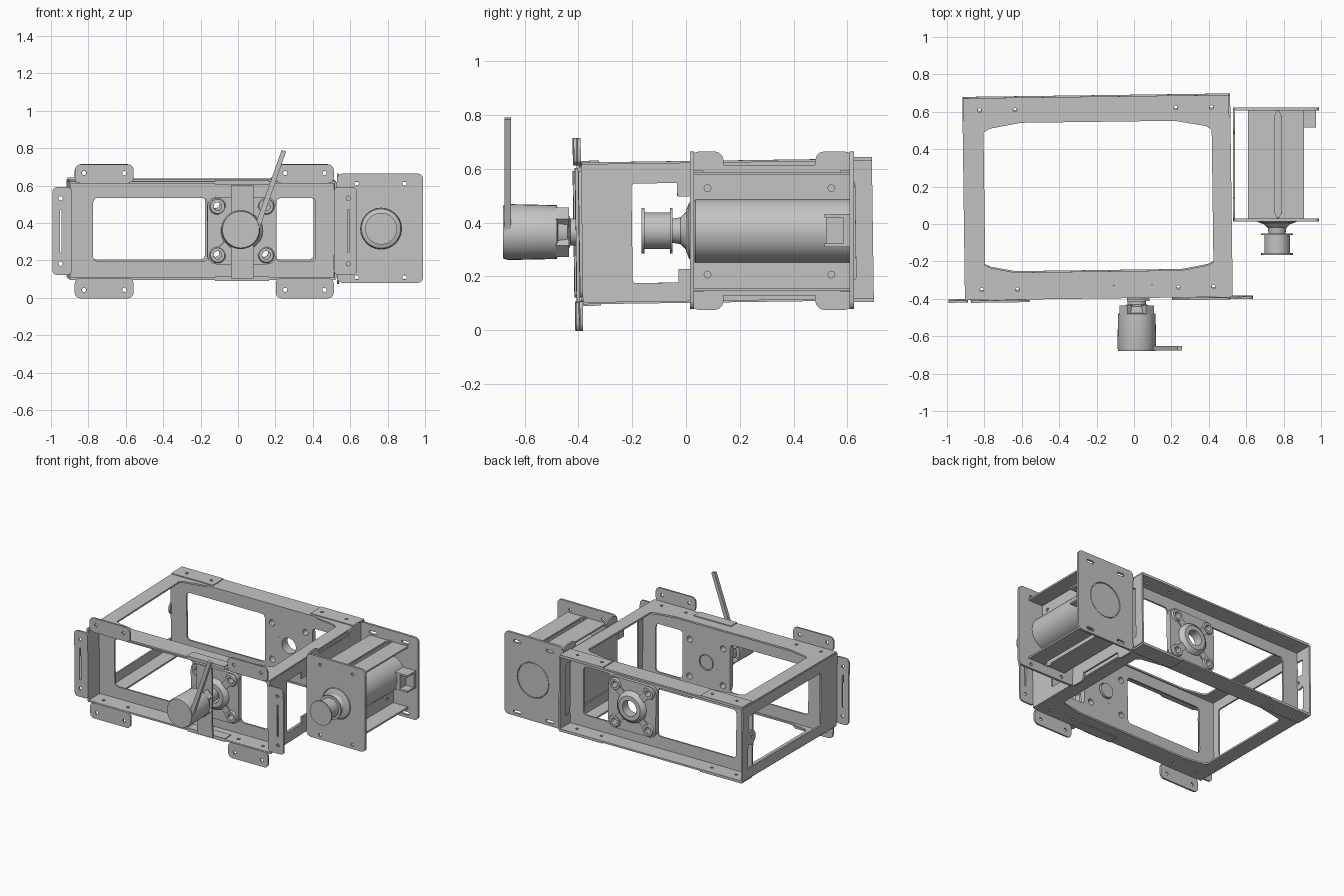
import bpy, bmesh, math
from mathutils import Matrix, Vector

cube = bpy.data.objects.get("Cube")
if cube:
    bpy.data.objects.remove(cube)

steel = bpy.data.materials.new("plain_steel")
steel.use_nodes = True
GREY = (0.55, 0.55, 0.55, 1)
steel.diffuse_color = GREY
steel.node_tree.nodes["Principled BSDF"].inputs["Base Color"].default_value = GREY
parts = []


def finish(name, bm):
    bmesh.ops.remove_doubles(bm, verts=bm.verts, dist=1e-5)
    bmesh.ops.recalc_face_normals(bm, faces=bm.faces)
    me = bpy.data.meshes.new(name)
    bm.to_mesh(me)
    bm.free()
    me.materials.append(steel)
    ob = bpy.data.objects.new(name, me)
    bpy.context.collection.objects.link(ob)
    parts.append(ob)
    return ob


def rrect(u0, v0, u1, v1, r=0.025):
    """Rounded rectangle outline."""
    pts = []
    for i, (u, v) in enumerate([(u1 - r, v1 - r), (u0 + r, v1 - r), (u0 + r, v0 + r), (u1 - r, v0 + r)]):
        for k in range(4):
            a = math.pi / 2 * (i + k / 3)
            pts.append((u + r * math.cos(a), v + r * math.sin(a)))
    return pts


def ring(u, v, r, n=10):
    return [(u + r * math.cos(2 * math.pi * i / n), v + r * math.sin(2 * math.pi * i / n)) for i in range(n)]


def plate(name, axis, at, thick, outer, holes=()):
    """Sheet with cut-outs, lying across the given axis and centred at 'at'."""
    cu = bpy.data.curves.new(name, 'CURVE')
    cu.dimensions, cu.fill_mode, cu.extrude = '2D', 'BOTH', thick / 2
    for loop in [outer, *holes]:
        sp = cu.splines.new('POLY')
        sp.points.add(len(loop) - 1)
        for p, (u, v) in zip(sp.points, loop):
            p.co = (u, v, 0, 1)
        sp.use_cyclic_u = True
    tmp = bpy.data.objects.new(name + "_outline", cu)
    me = bpy.data.meshes.new_from_object(tmp)
    bm = bmesh.new()
    bm.from_mesh(me)
    for v in bm.verts:
        a, b, c = v.co
        v.co = {'X': (at + c, a, b), 'Y': (a, at + c, b), 'Z': (a, b, at + c)}[axis]
    bpy.data.objects.remove(tmp)
    bpy.data.curves.remove(cu)
    bpy.data.meshes.remove(me)
    return finish(name, bm)


def box(name, lo, hi):
    bm = bmesh.new()
    bmesh.ops.create_cube(bm, size=1)
    for v in bm.verts:
        v.co = [l + (h - l) * (c + 0.5) for l, h, c in zip(lo, hi, v.co)]
    return finish(name, bm)


def turned(name, x, z, profile, steps=32):
    """Lathe a (y, radius) profile about a line along y."""
    bm = bmesh.new()
    vs = [bm.verts.new((x + r, y, z)) for y, r in profile]
    es = [bm.edges.new(p) for p in zip(vs, vs[1:])]
    bmesh.ops.spin(bm, geom=vs + es, cent=(x, 0, z), axis=(0, 1, 0), angle=2 * math.pi, steps=steps)
    return finish(name, bm)


# ---- Open box frame ----
X0, X1, Y0, Y1, Z0, Z1 = -0.905, 0.515, -0.395, 0.685, 0.11, 0.625
CX, CZ = 0.015, 0.365
T = 0.012

window = [(-0.8, -0.21), (-0.77, -0.225), (-0.64, -0.25), (0.25, -0.25), (0.39, -0.225), (0.42, -0.21),
          (0.42, 0.5), (0.39, 0.52), (0.22, 0.55), (-0.6, 0.55), (-0.77, 0.52), (-0.8, 0.5)]
bolt_spots = [(x, y) for x in (-0.82, -0.63, 0.23, 0.42) for y in (-0.34, 0.62)] + [(-0.1, -0.35), (0.12, -0.35)]
rect = [(X0, Y0), (X1, Y0), (X1, Y1), (X0, Y1)]
for side, z, out in (("bottom", Z0, -1), ("top", Z1, 1)):
    plate(side + "_panel", 'Z', z, T, rect, [window] + [ring(*p, 0.011, 8) for p in bolt_spots])
    for x0, x1 in ((X0, -0.58), (0.18, X1)):
        plate(side + "_corner_lap", 'Z', z + out * 0.009, 0.006,
              [(x0, 0.565), (x1, 0.565), (x1, Y1), (x0, Y1)],
              [ring(x, 0.62, 0.011, 8) for x in (-0.82, -0.63, 0.23, 0.42) if x0 < x < x1])
    box(side + "_front_pad", (-0.13, Y0, z - 0.012), (0.16, Y0 + 0.07, z + 0.012))

# Recessed channel webs carrying the bearings
bolts = [(CX + a, CZ + b) for a in (-0.13, 0.13) for b in (-0.13, 0.13)]
bolt_holes = [ring(*b, 0.022, 12) for b in bolts]
webs = (("front", -0.265, -1), ("back", 0.56, 1))
for side, y, d in webs:
    plate(side + "_panel", 'Y', y, T, [(X0, Z0), (X1, Z0), (X1, Z1), (X0, Z1)],
          [rrect(-0.78, 0.2, -0.17, 0.54), rrect(0.2, 0.2, 0.41, 0.54), ring(CX, CZ, 0.09, 24)] + bolt_holes)

for side, x in (("right", X0), ("left", X1)):
    plate(side + "_end_panel", 'X', x, T, [(Y0, Z0), (Y1, Z0), (Y1, Z1), (Y0, Z1)],
          [rrect(-0.21, 0.18, 0.62, 0.55, 0.012)])
for z in (0.18, 0.5):
    box("end_stop_tab", (X1 - 0.006, -0.04, z), (X1 + 0.006, 0.02, z + 0.05))
plate("side_ear", 'X', X0, T, ring(0.585, 0.39, 0.05, 20), [ring(0.575, 0.39, 0.012, 8)])

# Mounting flanges around the front
for u0, u1 in ((-1.0, X0 + 0.01), (X1 - 0.01, 0.628)):
    mid = u0 + 0.045 if u0 < 0 else u1 - 0.045
    plate("side_flange", 'Y', -0.402, T, rrect(u0, 0.13, u1, 0.6),
          [ring(mid, 0.19, 0.012, 8), ring(mid, 0.54, 0.012, 8), rrect(mid - 0.005, 0.25, mid + 0.005, 0.48, 0.004)])
for u0, u1 in ((-0.88, -0.565), (0.195, 0.505)):
    for v0, v1, h in ((0.005, 0.115, 0.05), (0.62, 0.722, 0.675)):
        plate("edge_flange", 'Y', -0.402, T, rrect(u0, v0, u1, v1, 0.03),
              [ring(u0 + 0.05, h, 0.012, 8), ring(u1 - 0.05, h, 0.012, 8)])

# Four-bolt flange bearings
for side, y, d in webs:
    face = y + d * 0.006
    plate(side + "_bearing_flange", 'Y', face + d * 0.012, 0.024,
          rrect(CX - 0.185, CZ - 0.18, CX + 0.185, CZ + 0.18, 0.05), [ring(CX, CZ, 0.09, 24)] + bolt_holes)
    turned(side + "_bearing_hub", CX, CZ,
           [(y - d * 0.006, 0.055), (y + d * 0.06, 0.055), (y + d * 0.06, 0.085), (y + d * 0.045, 0.105),
            (y + d * 0.03, 0.112), (y + d * 0.01, 0.09), (y - d * 0.006, 0.09), (y - d * 0.006, 0.055)])
    for x, z in bolts:
        turned(side + "_bearing_boss", x, z, [(face + d * 0.02, 0.022), (face + d * 0.036, 0.022),
                                              (face + d * 0.036, 0.038), (face + d * 0.02, 0.046)], 16)
    for i in range(4):
        arm = box(side + "_bearing_rib", (-0.025, -0.01, 0.095), (0.025, 0.01, 0.15))
        arm.data.transform(Matrix.Translation((CX, face + d * 0.022, CZ)) @ Matrix.Rotation(math.radians(45 + 90 * i), 4, 'Y'))

# Strap bridging the front opening
plate("front_strap", 'Y', -0.407, 0.012, [(CX - 0.06, Z0), (CX + 0.06, Z0), (CX + 0.06, 0.61), (CX - 0.06, 0.61)])

# Slight skew of the whole frame
pivot = Vector((-0.2, 0.14, 0.37))
skew = (Matrix.Translation(pivot) @ Matrix.Rotation(math.radians(0.75), 4, 'Z')
        @ Matrix.Rotation(math.radians(0.8), 4, 'X') @ Matrix.Translation(-pivot))
for ob in parts:
    ob.data.transform(skew)

# ---- Front crank unit ----
turned("crank_housing", CX, CZ, [(-0.25, 0), (-0.25, 0.05), (-0.43, 0.05), (-0.44, 0.075), (-0.475, 0.08), (-0.48, 0.1),
                                 (-0.66, 0.104), (-0.68, 0.098), (-0.68, 0)])
for i in range(4):
    jaw = box("coupling_jaw", (-0.03, -0.485, 0.06), (0.03, -0.435, 0.1))
    jaw.data.transform(Matrix.Translation((CX, 0, CZ)) @ Matrix.Rotation(math.radians(45 + 90 * i), 4, 'Y'))
plate("crank_lever", 'Y', -0.663, 0.024, [(0.02, 0.34), (0.11, 0.355), (0.257, 0.783), (0.233, 0.79), (0.09, 0.385), (0.02, 0.385)])

# ---- Motor cage beside the frame ----
MX, MZ = 0.765, 0.37
corners = [(x, z) for x in (0.635, 0.89) for z in (0.11, 0.61)]
plate("cage_front_plate", 'Y', 0.022, 0.016, rrect(0.53, 0.08, 0.99, 0.665, 0.03),
      [ring(MX, MZ, 0.11, 24)] + [ring(*c, 0.012, 8) for c in corners])
plate("cage_back_plate", 'Y', 0.616, 0.016, rrect(0.53, 0.08, 0.99, 0.665, 0.03),
      [ring(MX, MZ, 0.125, 28)] + [rrect(x - 0.03, z - 0.01, x + 0.03, z + 0.01, 0.009) for x, z in corners])
plate("cage_side_plate", 'X', 0.534, 0.01, [(0.02, 0.13), (0.62, 0.13), (0.62, 0.615), (0.02, 0.615)])
for y0, y1 in ((0.015, 0.14), (0.48, 0.622)):
    for z0, z1 in ((0.075, 0.17), (0.57, 0.665)):
        plate("cage_corner_ear", 'X', 0.534, 0.012, rrect(y0, z0, y1, z1, 0.035))

# Back-to-back angle rails above and below the motor
for z, d in ((0.583, -1), (0.152, 1)):
    for s, outer in ((-1, 0.61), (1, 0.91)):
        web = 0.77 + s * 0.02
        x0, x1 = sorted((web, outer))
        box("rail_shelf", (x0, 0.03, z - 0.006), (x1, 0.61, z + 0.006))
        v0, v1 = sorted((z, z + d * 0.1))
        plate("rail_web", 'X', web, 0.01, [(0.03, v0), (0.61, v0), (0.61, v1), (0.03, v1)],
              [ring(y, z + d * 0.055, 0.013, 8) for y in (0.08, 0.54)])
        for y, e in ((0.03, 1), (0.608, -1)):
            plate("rail_bend", 'Z', z - d * 0.004, 0.012, [(web, y), (web - s * 0.018, y), (web, y + e * 0.035)])

# Motor, its drive pulley and its connector
turned("motor_body", MX, MZ, [(0.0, 0), (0.0, 0.075), (0.012, 0.105), (0.03, 0.11), (0.035, 0.12), (0.5, 0.12),
                              (0.622, 0.12), (0.622, 0)], 40)
turned("drive_pulley", MX, MZ, [(-0.165, 0), (-0.165, 0.085), (-0.155, 0.085), (-0.155, 0.068), (-0.06, 0.068),
                                (-0.06, 0.085), (-0.05, 0.085), (-0.05, 0.045), (-0.02, 0.05), (0.0, 0.07), (0.015, 0.07), (0.015, 0)])
box("connector_base", (0.85, 0.52, 0.31), (0.91, 0.61, 0.43))
for z in (0.31, 0.42):
    box("connector_lip", (0.91, 0.515, z), (0.972, 0.61, z + 0.012))
box("connector_back", (0.91, 0.585, 0.31), (0.972, 0.61, 0.432))

# Smooth the round surfaces, keep sheet edges crisp
bpy.ops.object.select_all(action='DESELECT')
for ob in parts:
    ob.select_set(True)
bpy.context.view_layer.objects.active = parts[0]
bpy.ops.object.shade_smooth_by_angle(angle=math.radians(30))
